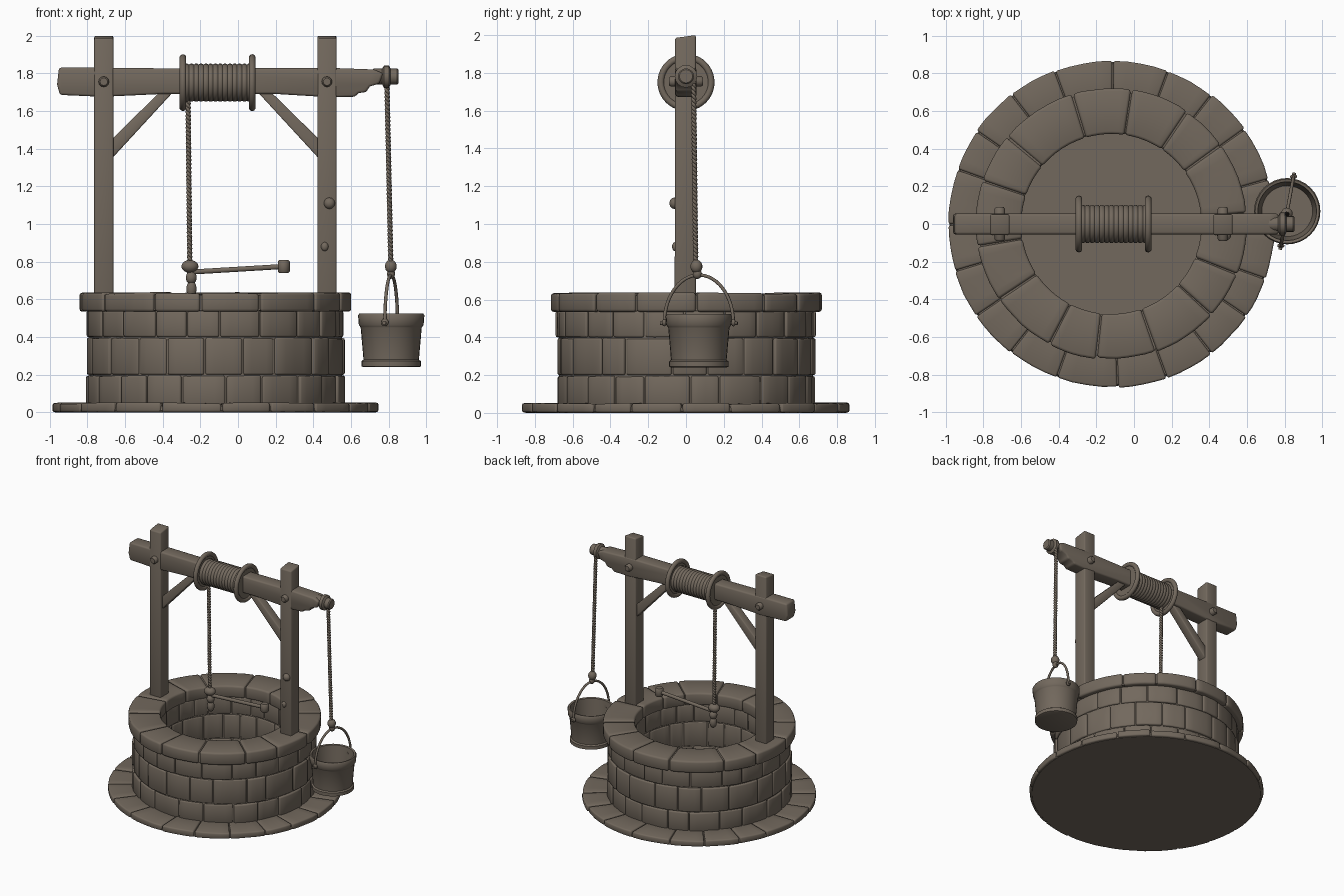
import bpy, bmesh, math, random
from mathutils import Vector, Matrix

if "Cube" in bpy.data.objects:
    bpy.data.objects.remove(bpy.data.objects["Cube"])

random.seed(4)
CX = -0.12                      # axis of the well
mat = bpy.data.materials.new("weathered brown grey")
mat.diffuse_color = (0.17, 0.14, 0.11, 1)
mat.use_nodes = True
mat.node_tree.nodes["Principled BSDF"].inputs["Base Color"].default_value = mat.diffuse_color


def finish(name, bm, bevel=0.0, angle=40):
    bmesh.ops.recalc_face_normals(bm, faces=bm.faces)
    me = bpy.data.meshes.new(name)
    bm.to_mesh(me)
    bm.free()
    me.materials.append(mat)
    me.shade_smooth()
    ob = bpy.data.objects.new(name, me)
    bpy.context.collection.objects.link(ob)
    if bevel:
        m = ob.modifiers.new("worn edges", 'BEVEL')
        m.width, m.segments, m.limit_method = bevel, 2, 'ANGLE'
        m.angle_limit = math.radians(40)
    else:
        me.set_sharp_from_angle(angle=math.radians(angle))
    return ob


def lathe(name, prof, origin, axis='Z', n=48, closed=False):
    """Spin (radius, height) pairs round an axis through origin."""
    bm = bmesh.new()
    rings = []
    for r, h in prof:
        rings.append([bm.verts.new((r * math.cos(2 * math.pi * i / n),
                                    r * math.sin(2 * math.pi * i / n), h)) for i in range(n)])
    pairs = list(zip(rings, rings[1:])) + ([(rings[-1], rings[0])] if closed else [])
    for a, b in pairs:
        for i in range(n):
            j = (i + 1) % n
            bm.faces.new((a[i], a[j], b[j], b[i]))
    if not closed:
        bm.faces.new(rings[0])
        bm.faces.new(rings[-1])
    rot = Matrix.Rotation(math.pi / 2, 4, 'Y') if axis == 'X' else (
        Matrix.Rotation(-math.pi / 2, 4, 'X') if axis == 'Y' else Matrix())
    bm.transform(Matrix.Translation(origin) @ rot)
    return finish(name, bm)


def prism(name, pts, lo, hi, plane='xz', bevel=0.008):
    """Extrude an outline drawn in the xz or yz plane."""
    bm = bmesh.new()
    def put(p, d):
        return bm.verts.new((p[0], d, p[1]) if plane == 'xz' else (d, p[0], p[1]))
    a, b = [put(p, lo) for p in pts], [put(p, hi) for p in pts]
    bm.faces.new(a)
    bm.faces.new(b)
    for i in range(len(pts)):
        j = (i + 1) % len(pts)
        bm.faces.new((a[i], a[j], b[j], b[i]))
    return finish(name, bm, bevel)


def stone_ring(name, r0, r1, z0, z1, n, jr, jz, bevel, phase=0.0, gap=0.004, seg=4):
    """A circle of curved blocks with uneven widths, fronts and tops."""
    bm = bmesh.new()
    cuts = [2 * math.pi * (i + phase + random.uniform(-.15, .15)) / n for i in range(n)]
    cuts.append(cuts[0] + 2 * math.pi)
    for s in range(n):
        a0, a1 = cuts[s] + gap / r1, cuts[s + 1] - gap / r1
        ro, ta, tb = (r1 + random.uniform(-jr, jr), z1 + random.uniform(-jz, jz),
                      z1 + random.uniform(-jz, jz))
        prev = None
        for k in range(seg + 1):
            t = k / seg
            a, top = a0 + (a1 - a0) * t, ta + (tb - ta) * t
            ro_k = ro + random.uniform(-jr, jr) * 0.4
            c, d = math.cos(a), math.sin(a)
            q = [bm.verts.new((CX + r * c, r * d, z)) for r, z in
                 ((r0, z0), (ro_k, z0), (ro_k, top), (r0, top))]
            if prev is None:
                bm.faces.new(q)
            else:
                for i in range(4):
                    j = (i + 1) % 4
                    bm.faces.new((prev[i], prev[j], q[j], q[i]))
            prev = q
        bm.faces.new(prev)
    return finish(name, bm, bevel)


def tube(name, paths, radius, res=3):
    cu = bpy.data.curves.new(name, 'CURVE')
    cu.dimensions = '3D'
    cu.bevel_depth, cu.bevel_resolution, cu.use_fill_caps = radius, res, True
    for path in paths:
        sp = cu.splines.new('POLY')
        sp.points.add(len(path) - 1)
        for p, co in zip(sp.points, path):
            p.co = (*co, 1)
    cu.materials.append(mat)
    ob = bpy.data.objects.new(name, cu)
    bpy.context.collection.objects.link(ob)
    return ob


def rope(name, a, b, turns):
    """Two strands twisted round a straight line."""
    a, b = Vector(a), Vector(b)
    n = turns * 8
    strands = []
    for ph in (0, math.pi):
        strands.append([a.lerp(b, i / n) + Vector((math.cos(ph + i * math.pi / 4),
                        math.sin(ph + i * math.pi / 4), 0)) * 0.006 for i in range(n + 1)])
    return tube(name, strands, 0.009, 2)


def blob(name, co, size):
    bm = bmesh.new()
    bmesh.ops.create_uvsphere(bm, u_segments=14, v_segments=9, radius=1)
    bm.transform(Matrix.Translation(co) @ Matrix.Diagonal((*size, 1)))
    return finish(name, bm, angle=80)


# stone base, wall and rim
lathe("ground_slab", [(0.85, 0.0), (0.86, 0.01), (0.85, 0.035)], (CX, 0, 0), n=64)
stone_ring("base_paving", 0.64, 0.866, 0.002, 0.05, 20, 0.004, 0.004, 0.010)
lathe("wall_core", [(0.49, 0.02), (0.672, 0.02), (0.672, 0.56), (0.49, 0.56)],
      (CX, 0, 0), n=64, closed=True)
for k, (z0, z1) in enumerate([(0.04, 0.195), (0.20, 0.395), (0.40, 0.54)]):
    stone_ring("wall_course_%d" % (k + 1), 0.483, 0.684, z0, z1, 21, 0.006, 0.003, 0.010, k * 0.5)
lathe("rim_core", [(0.49, 0.54), (0.705, 0.54), (0.705, 0.622), (0.49, 0.622)],
      (CX, 0, 0), n=64, closed=True)
stone_ring("rim_stones", 0.478, 0.718, 0.535, 0.634, 14, 0.004, 0.005, 0.014, 0.3, seg=6)

# posts with pegs, and diagonal braces
for side, s in (("left", -1), ("right", 1)):
    x = CX + s * 0.592
    prism(side + "_post", [(-0.06, 0.5), (0.052, 0.5), (0.052, 2.0), (-0.058, 1.985)],
          x - 0.051, x + 0.051, 'yz', 0.009)
    lathe(side + "_beam_peg", [(0.02, -0.09), (0.028, -0.08), (0.028, 0.08), (0.02, 0.09)],
          (x, 0, 1.755), 'Y', 12)
    prism(side + "_brace", [(CX + s * dx, z) for dx, z in
          ((0.56, 1.34), (0.56, 1.44), (0.285, 1.71), (0.215, 1.71), (0.542, 1.355))],
          -0.035, 0.035)
blob("upper_post_knot", (0.485, -0.062, 1.11), (0.03, 0.026, 0.03))
blob("lower_post_knot", (0.46, -0.058, 0.88), (0.02, 0.016, 0.024))

# cross beam with chipped ends
prism("cross_beam", [(-0.96, 1.74), (-0.945, 1.685), (-0.72, 1.675), (-0.4, 1.69), (0.2, 1.69),
      (0.5, 1.672), (0.62, 1.675), (0.64, 1.695), (0.68, 1.70), (0.70, 1.73), (0.75, 1.745),
      (0.77, 1.80), (0.72, 1.82), (0.5, 1.828), (-0.3, 1.825), (-0.8, 1.83), (-0.95, 1.83)],
      -0.055, 0.055, 'xz', 0.012)
lathe("beam_hub", [(0.03, 0.70), (0.042, 0.72), (0.042, 0.765), (0.06, 0.775), (0.06, 0.80),
      (0.042, 0.81), (0.042, 0.845), (0.035, 0.852)], (0, 0, 1.782), 'X', 16)

# winding drum with coiled rope ridges, and its flanges
drum = [(0.05, -0.30)]
for i in range(14):
    x = -0.285 + i * 0.0255
    drum += [(0.096, x), (0.101, x + 0.008), (0.101, x + 0.017)]
lathe("rope_drum", drum + [(0.096, 0.072), (0.05, 0.08)], (0, 0, 1.75), 'X', 32)
for name, x in (("left_flange", -0.292), ("right_flange", 0.075)):
    ring = [(0.133 + 0.018 * math.cos(t * math.pi / 5), x + 0.018 * math.sin(t * math.pi / 5))
            for t in range(10)]
    lathe(name + "_ring", ring, (0, 0, 1.75), 'X', 40, True)
    lathe(name + "_plate", [(0.12, x - 0.007), (0.12, x + 0.007)], (0, 0, 1.75), 'X', 40)

# well rope, knot and crank stick
rope("well_rope", (-0.265, 0, 1.66), (-0.255, 0, 0.72), 22)
blob("well_rope_knot", (-0.255, 0, 0.775), (0.046, 0.04, 0.034))
blob("well_rope_lower_knot", (-0.248, 0, 0.715), (0.03, 0.03, 0.034))
blob("well_rope_tail", (-0.247, 0, 0.655), (0.028, 0.028, 0.045))
tube("crank_stick", [[(-0.25, 0, 0.745), (0.25, 0, 0.775)]], 0.014)
lathe("crank_knob", [(0.025, -0.034), (0.032, -0.026), (0.032, 0.026), (0.025, 0.034)],
      (0.243, 0, 0.774), 'Z', 10)

# bucket
B = Vector((0.813, 0.068, 0))
lathe("bucket", [(0.145, 0.24), (0.158, 0.245), (0.158, 0.272), (0.147, 0.28), (0.162, 0.45),
      (0.165, 0.455), (0.172, 0.465), (0.176, 0.515), (0.170, 0.524), (0.156, 0.52),
      (0.150, 0.45), (0.135, 0.29)], B, n=32)

# bucket handle with ears, turned slightly off the y axis
u = Vector((0.18, 0.98, 0)).normalized()
tube("bucket_handle", [[B + u * 0.186 * math.cos(t * math.pi / 24) +
     Vector((0, 0, 0.475 + 0.255 * math.sin(t * math.pi / 24))) for t in range(25)]], 0.009)
for name, s in (("front_ear", -1), ("back_ear", 1)):
    tube(name + "_pin", [[B + u * s * 0.15 + Vector((0, 0, 0.475)),
                          B + u * s * 0.208 + Vector((0, 0, 0.475))]], 0.010)
    blob(name, B + u * s * 0.186 + Vector((0, 0, 0.478)), (0.02, 0.012, 0.02))

# bucket rope, its knot and the loop over the hub
rope("bucket_rope", (0.79, 0.040, 1.76), (0.812, 0.052, 0.73), 24)
blob("bucket_rope_knot", (0.811, 0.055, 0.775), (0.032, 0.032, 0.036))
blob("bucket_rope_lower_knot", (0.812, 0.06, 0.735), (0.022, 0.024, 0.026))
